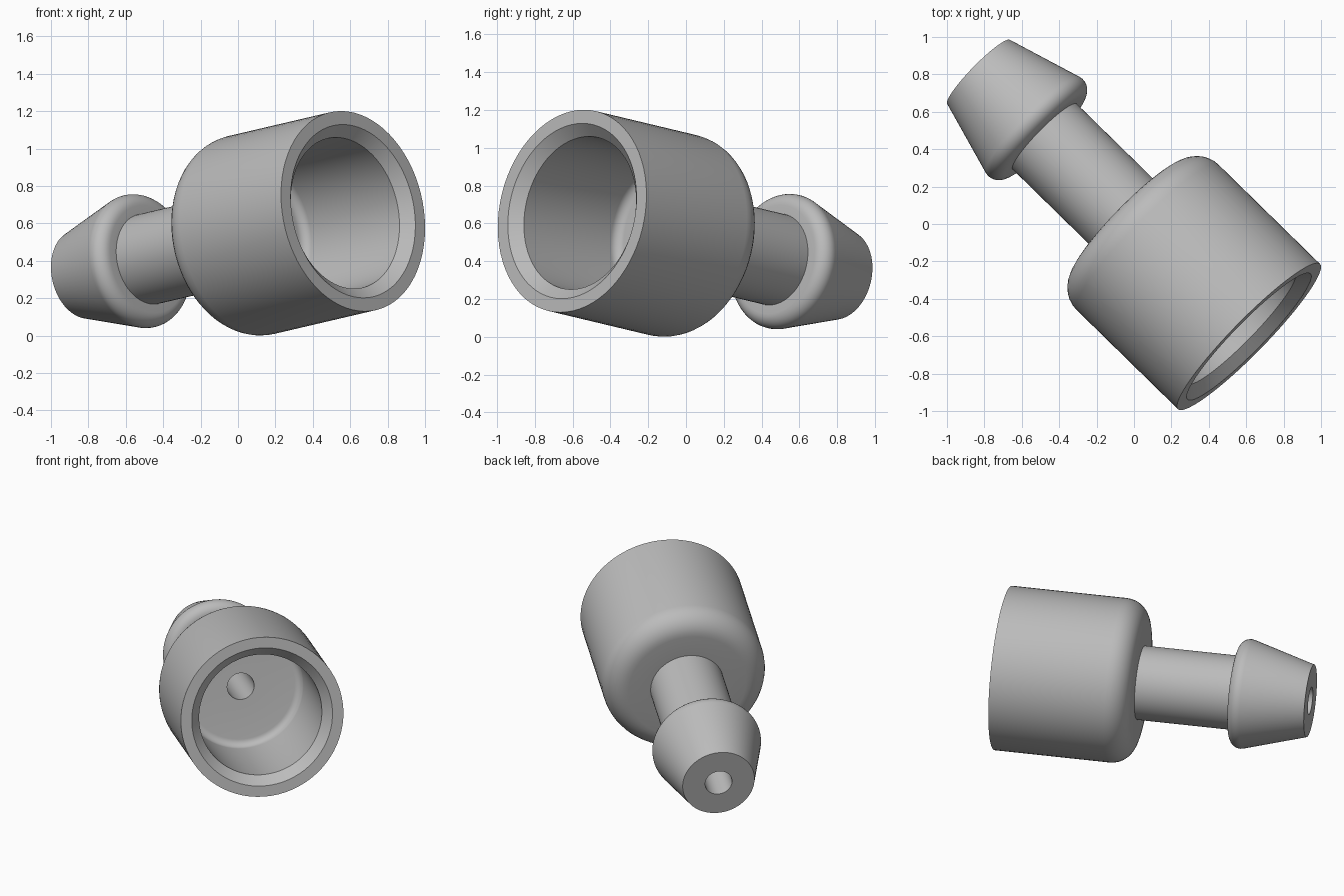
import bpy
import bmesh
import math
from mathutils import Vector, Matrix

cube = bpy.data.objects.get("Cube")
if cube:
    bpy.data.objects.remove(cube, do_unlink=True)

AXIS = Vector((0.705, -0.69, 0.165)).normalized()   # from barb tip to socket rim
RIM_CENTRE = Vector((0.615, -0.602, 0.665))
LENGTH = 2.05
SEGMENTS = 72

grey = bpy.data.materials.new("plain grey")
grey.use_nodes = True
colour = (0.5, 0.5, 0.5, 1)
grey.diffuse_color = colour
grey.node_tree.nodes["Principled BSDF"].inputs["Base Color"].default_value = colour


def rounded(profile, steps=8):
    """Turn (radius, distance, fillet) corners into a profile with arcs."""
    points = []
    for i, (r, s, fillet) in enumerate(profile):
        corner = Vector((r, s))
        if not fillet:
            points.append(corner)
            continue
        a = (Vector(profile[i - 1][:2]) - corner).normalized()
        b = (Vector(profile[(i + 1) % len(profile)][:2]) - corner).normalized()
        half = a.angle(b) / 2
        centre = corner + (a + b).normalized() * fillet / math.sin(half)
        start = corner + a * fillet / math.tan(half) - centre
        end = corner + b * fillet / math.tan(half) - centre
        turn = math.atan2(start.x * end.y - start.y * end.x, start.dot(end))
        for k in range(steps + 1):
            points.append(centre + Matrix.Rotation(turn * k / steps, 2) @ start)
    return points


def lathe(name, profile):
    """Spin a closed profile about the fitting's axis."""
    bm = bmesh.new()
    rings = []
    for k in range(SEGMENTS):
        t = math.tau * k / SEGMENTS
        rings.append([bm.verts.new((p.x * math.cos(t), p.x * math.sin(t), p.y))
                      for p in rounded(profile)])
    for k, ring in enumerate(rings):
        following = rings[(k + 1) % SEGMENTS]
        for i in range(len(ring)):
            j = (i + 1) % len(ring)
            bm.faces.new((ring[i], ring[j], following[j], following[i]))
    bmesh.ops.recalc_face_normals(bm, faces=bm.faces)
    mesh = bpy.data.meshes.new(name)
    bm.to_mesh(mesh)
    bm.free()
    mesh.materials.append(grey)
    obj = bpy.data.objects.new(name, mesh)
    bpy.context.collection.objects.link(obj)
    obj.rotation_mode = "QUATERNION"
    obj.rotation_quaternion = AXIS.to_track_quat("Z", "Y")
    obj.location = RIM_CENTRE - AXIS * LENGTH
    bpy.ops.object.select_all(action="DESELECT")
    obj.select_set(True)
    bpy.context.view_layer.objects.active = obj
    bpy.ops.object.shade_smooth_by_angle(angle=math.radians(30))
    return obj


# Hose fitting: (radius, distance from tip, fillet)
lathe("hose_fitting", [
    # barb
    (0.09, 0, 0),
    (0.24, 0, 0),
    (0.385, 0.5, 0.07),
    # neck
    (0.245, 0.5, 0),
    (0.245, 1.13, 0),
    # socket cup with rounded shoulder
    (0.543, 1.13, 0.15),
    (0.543, LENGTH, 0),
    # chamfered mouth
    (0.47, LENGTH, 0),
    (0.41, LENGTH - 0.06, 0),
    # socket floor and through hole
    (0.41, 1.275, 0.05),
    (0.09, 1.275, 0),
])
